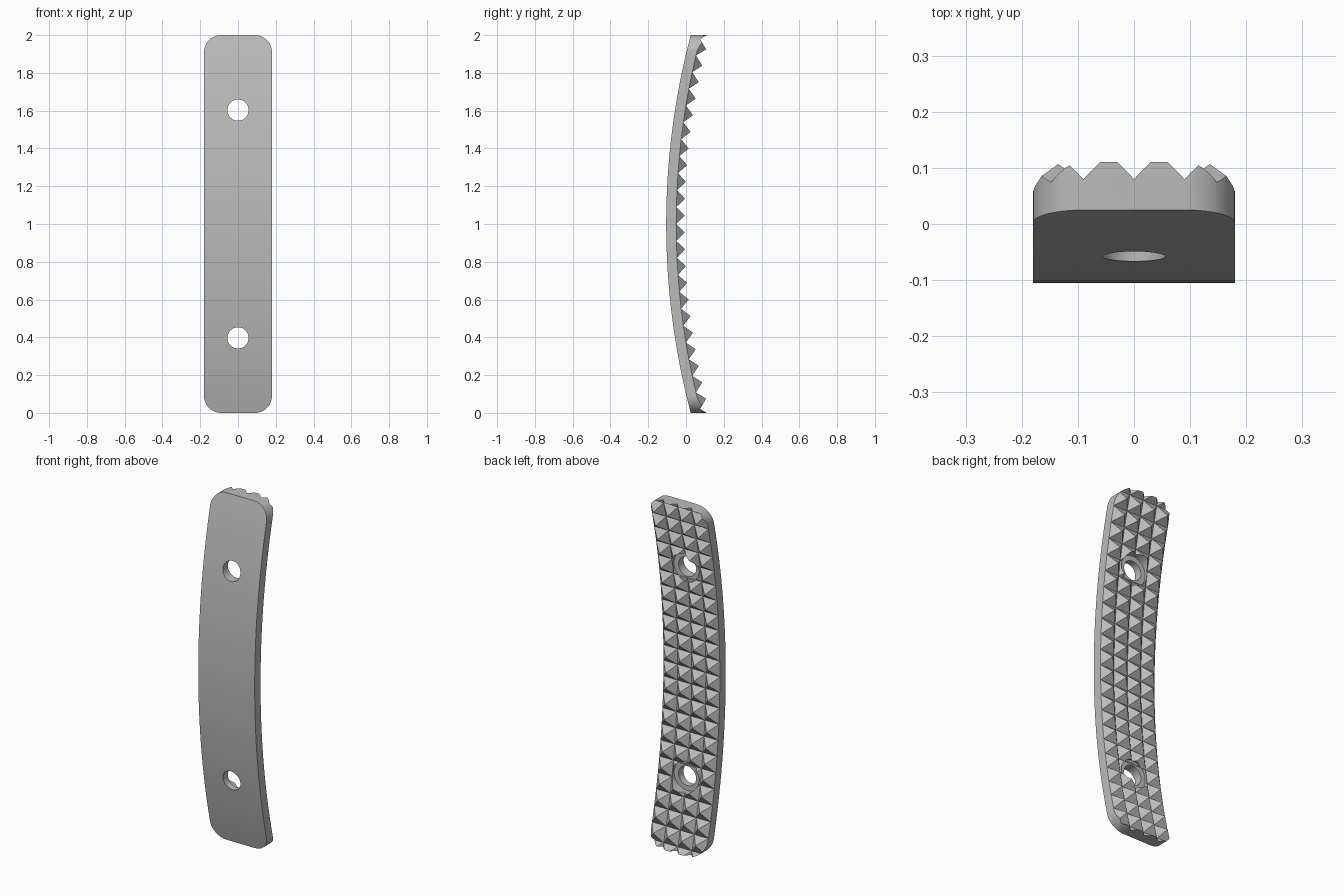
import bpy, bmesh, math

cube = bpy.data.objects.get("Cube")
if cube:
    bpy.data.objects.remove(cube, do_unlink=True)

FRONT_Y = -0.105              # foremost point of the bow
RADIUS = 3.91                 # radius of the convex front
THICK = 0.053                 # plate thickness
TOOTH = 0.045                 # pyramid height
PITCH = 0.09                  # pyramid spacing
COLS, ROWS = 4, 24
HALF_W = COLS * PITCH / 2

grey = bpy.data.materials.new("plain grey")
grey.use_nodes = True
grey.diffuse_color = (0.5, 0.5, 0.5, 1)
grey.node_tree.nodes["Principled BSDF"].inputs["Base Color"].default_value = (0.5, 0.5, 0.5, 1)


def bend(x, arc, depth):
    """Place a point on the bowed plate, arc measured along the toothed back."""
    a = arc / (RADIUS - THICK)
    r = RADIUS - depth
    return (x, FRONT_Y + RADIUS - r * math.cos(a), 1 + r * math.sin(a))


def to_object(bm, name):
    bmesh.ops.recalc_face_normals(bm, faces=bm.faces)
    mesh = bpy.data.meshes.new(name)
    bm.to_mesh(mesh)
    bm.free()
    mesh.materials.append(grey)
    obj = bpy.data.objects.new(name, mesh)
    bpy.context.collection.objects.link(obj)
    return obj


def cylinder(name, radius, z, y0, y1):
    """Cutter running front to back."""
    bm = bmesh.new()
    ring = [bm.verts.new((radius * math.cos(math.tau * i / 48), y0,
                          z + radius * math.sin(math.tau * i / 48))) for i in range(48)]
    face = bm.faces.new(ring)
    new = bmesh.ops.extrude_face_region(bm, geom=[face])["geom"]
    bmesh.ops.translate(bm, vec=(0, y1 - y0, 0),
                        verts=[v for v in new if isinstance(v, bmesh.types.BMVert)])
    return to_object(bm, name)


def apply_boolean(obj, cutter, operation):
    mod = obj.modifiers.new("cut", "BOOLEAN")
    mod.object, mod.operation, mod.solver = cutter, operation, "EXACT"
    bpy.context.view_layer.objects.active = obj
    bpy.ops.object.modifier_apply(modifier=mod.name)
    bpy.data.objects.remove(cutter, do_unlink=True)


# Bowed blank with a pyramid on every cell of its back
bm = bmesh.new()
xs = [-HALF_W + PITCH * i for i in range(COLS + 1)]
arcs = [PITCH * (j - ROWS / 2) for j in range(ROWS + 1)]
front = [[bm.verts.new(bend(x, s, 0)) for x in xs] for s in arcs]
back = [[bm.verts.new(bend(x, s, THICK)) for x in xs] for s in arcs]
for j in range(ROWS):
    for i in range(COLS):
        cells = [(j, i), (j, i + 1), (j + 1, i + 1), (j + 1, i)]
        bm.faces.new([front[a][b] for a, b in cells])
        apex = bm.verts.new(bend(xs[i] + PITCH / 2, arcs[j] + PITCH / 2, THICK + TOOTH))
        corners = [back[a][b] for a, b in cells]
        for k in range(4):
            bm.faces.new((corners[k], corners[(k + 1) % 4], apex))
    for i in (0, COLS):
        bm.faces.new((front[j][i], front[j + 1][i], back[j + 1][i], back[j][i]))
for j in (0, ROWS):
    for i in range(COLS):
        bm.faces.new((front[j][i], front[j][i + 1], back[j][i + 1], back[j][i]))
plate = to_object(bm, "toothed_grip_plate")

# Rounded outline trims the blank
bm = bmesh.new()
CORNER, w = 0.09, HALF_W - 0.0002
outline = []
for q, (sx, sz) in enumerate([(1, 1), (-1, 1), (-1, -1), (1, -1)]):
    for k in range(13):
        a = math.pi / 2 * (q + k / 12)
        outline.append(bm.verts.new((sx * (w - CORNER) + CORNER * math.cos(a), -0.5,
                                     1 + sz * (1 - CORNER) + CORNER * math.sin(a))))
face = bm.faces.new(outline)
new = bmesh.ops.extrude_face_region(bm, geom=[face])["geom"]
bmesh.ops.translate(bm, vec=(0, 1, 0), verts=[v for v in new if isinstance(v, bmesh.types.BMVert)])
apply_boolean(plate, to_object(bm, "outline_cutter"), "INTERSECT")

# Screw holes, each with a wider flat seat among the teeth
for z in (0.397, 1.603):
    apply_boolean(plate, cylinder("seat_cutter", 0.085, z, -0.012, 0.5), "DIFFERENCE")
    apply_boolean(plate, cylinder("hole_cutter", 0.056, z, -0.5, 0.5), "DIFFERENCE")

bpy.ops.object.select_all(action="DESELECT")
plate.select_set(True)
bpy.context.view_layer.objects.active = plate
bpy.ops.object.shade_smooth_by_angle(angle=math.radians(30))
